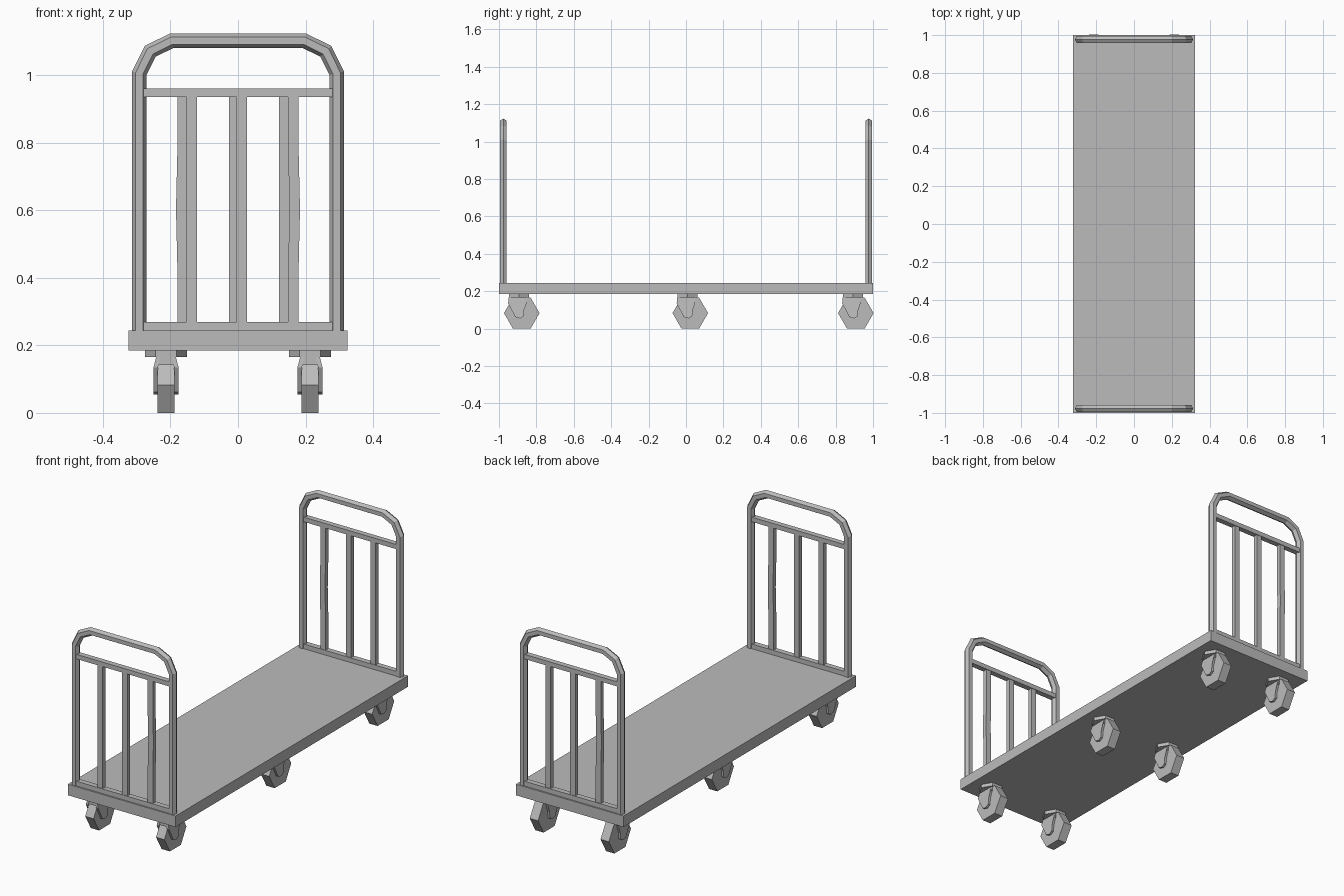
import bpy, bmesh, math
from mathutils import Vector, Matrix

if "Cube" in bpy.data.objects:
    bpy.data.objects.remove(bpy.data.objects["Cube"], do_unlink=True)

steel = bpy.data.materials.new("grey_steel")
steel.use_nodes = True
GREY = (0.5, 0.5, 0.5, 1)
steel.diffuse_color = GREY
steel.node_tree.nodes["Principled BSDF"].inputs["Base Color"].default_value = GREY


def finish(name, bm, matrix=None):
    bmesh.ops.recalc_face_normals(bm, faces=bm.faces)
    if matrix:
        bm.transform(matrix)
    mesh = bpy.data.meshes.new(name)
    bm.to_mesh(mesh)
    bm.free()
    mesh.materials.append(steel)
    obj = bpy.data.objects.new(name, mesh)
    bpy.context.collection.objects.link(obj)
    return obj


def box(name, center, size, matrix=None, bend=0):
    bm = bmesh.new()
    bmesh.ops.create_cube(bm, size=1)
    if bend:
        upright = [e for e in bm.edges if abs((e.verts[0].co - e.verts[1].co).z) > 0.5]
        bmesh.ops.subdivide_edges(bm, edges=upright, cuts=3)
    for v in bm.verts:
        # the dent swings one way above the middle and the other way below it
        shift = bend * math.cos(v.co.z * math.tau) if abs(v.co.z) < 0.4 else 0
        v.co = Vector(center) + Vector(a * b for a, b in zip(v.co, size))
        v.co.x += shift
    return finish(name, bm, matrix)


def hex_prism(name, center, radius, depth, axis, matrix=None):
    bm = bmesh.new()
    bmesh.ops.create_cone(bm, cap_ends=True, segments=6, radius1=radius,
                          radius2=radius, depth=depth)
    # corners point along x for an upright prism, along y for a wheel
    turn = 0 if abs(max(bm.verts, key=lambda v: v.co.x).co.y) < 1e-4 else math.pi / 6
    bm.transform(Matrix.Rotation(turn, 4, "Z"))
    if axis == "X":
        bm.transform(Matrix.Rotation(math.pi / 2, 4, "Z") )
        bm.transform(Matrix.Rotation(math.pi / 2, 4, "Y"))
    bm.transform(Matrix.Translation(center))
    return finish(name, bm, matrix)


def hoop(name, path, radius, y, matrix):
    """Six-sided tube swept along a path in the xz plane, with mitred corners."""
    bm = bmesh.new()
    rings = []
    for i, p in enumerate(path):
        before = (p - path[i - 1]).normalized() if i else None
        after = (path[i + 1] - p).normalized() if i < len(path) - 1 else None
        before, after = before or after, after or before
        tangent = (before + after).normalized()
        side = Vector((tangent.y, -tangent.x)) / tangent.dot(after)
        ring = []
        for k in range(6):
            a = k * math.tau / 6
            q = p + side * radius * math.cos(a)
            ring.append(bm.verts.new((q.x, y + radius * math.sin(a), q.y)))
        rings.append(ring)
    for a, b in zip(rings, rings[1:]):
        for k in range(6):
            bm.faces.new((a[k], a[k - 1], b[k - 1], b[k]))
    bm.faces.new(rings[0])
    bm.faces.new(rings[-1])
    return finish(name, bm, matrix)


# Deck
box("deck", (0, 0, 0.214), (0.648, 2, 0.06))

# End racks: the back one is the front one turned half way round
half = [Vector(p) for p in ((0.292, 0.23), (0.292, 1.005), (0.26, 1.07), (0.197, 1.101))]
path = [Vector((-p.x, p.y)) for p in half] + half[::-1]
Y = -0.977
for end, turn in (("front", 0), ("back", math.pi)):
    m = Matrix.Rotation(turn, 4, "Z")
    hoop(end + "_rack_hoop", path, 0.0215, Y, m)
    box(end + "_rack_top_rail", (0, Y, 0.947), (0.56, 0.03, 0.025), m)
    box(end + "_rack_bottom_rail", (0, Y, 0.256), (0.56, 0.03, 0.027), m)
    for n, (x, bend) in enumerate(((-0.137, 0), (0.011, 0), (0.164, 0.004))):
        box(f"{end}_rack_bar_{n + 1}", (x, Y, 0.603), (0.031, 0.024, 0.68), m, bend)


def fork_plate(name, x, sign, matrix):
    """Side plate of a caster fork, leaning inward at the top."""
    outline = [(-0.055, 0.166), (-0.058, 0.135), (-0.02, 0.062), (0.005, 0.054),
               (0.025, 0.066), (0.028, 0.1), (0.04, 0.135), (0.04, 0.166)]
    bm = bmesh.new()
    loops = []
    for off in (0.024, 0.037):
        loops.append([bm.verts.new((x + sign * (off - (0.008 if z > 0.14 else 0)), y, z))
                      for y, z in outline])
    bm.faces.new(loops[0])
    bm.faces.new(loops[1])
    for k in range(len(outline)):
        bm.faces.new((loops[0][k - 1], loops[0][k], loops[1][k], loops[1][k - 1]))
    finish(name, bm, matrix)


# Casters: the wheel trails a little behind its swivel plate
for row, y in (("front", -0.893), ("middle", 0.008), ("back", 0.893)):
    for side, x in (("right", -0.213), ("left", 0.213)):
        name = f"{row}_{side}_caster"
        m = Matrix.Translation((x, y, 0))
        hex_prism(name + "_plate", (0, 0, 0.176), 0.062, 0.022, "Z", m)
        box(name + "_bridge", (0, -0.005, 0.154), (0.06, 0.1, 0.026), m)
        hex_prism(name + "_wheel", (0, 0.015, 0.0825), 0.095, 0.05, "X", m)
        for s, tag in ((-1, "right"), (1, "left")):
            fork_plate(f"{name}_fork_{tag}", 0, s, m)
